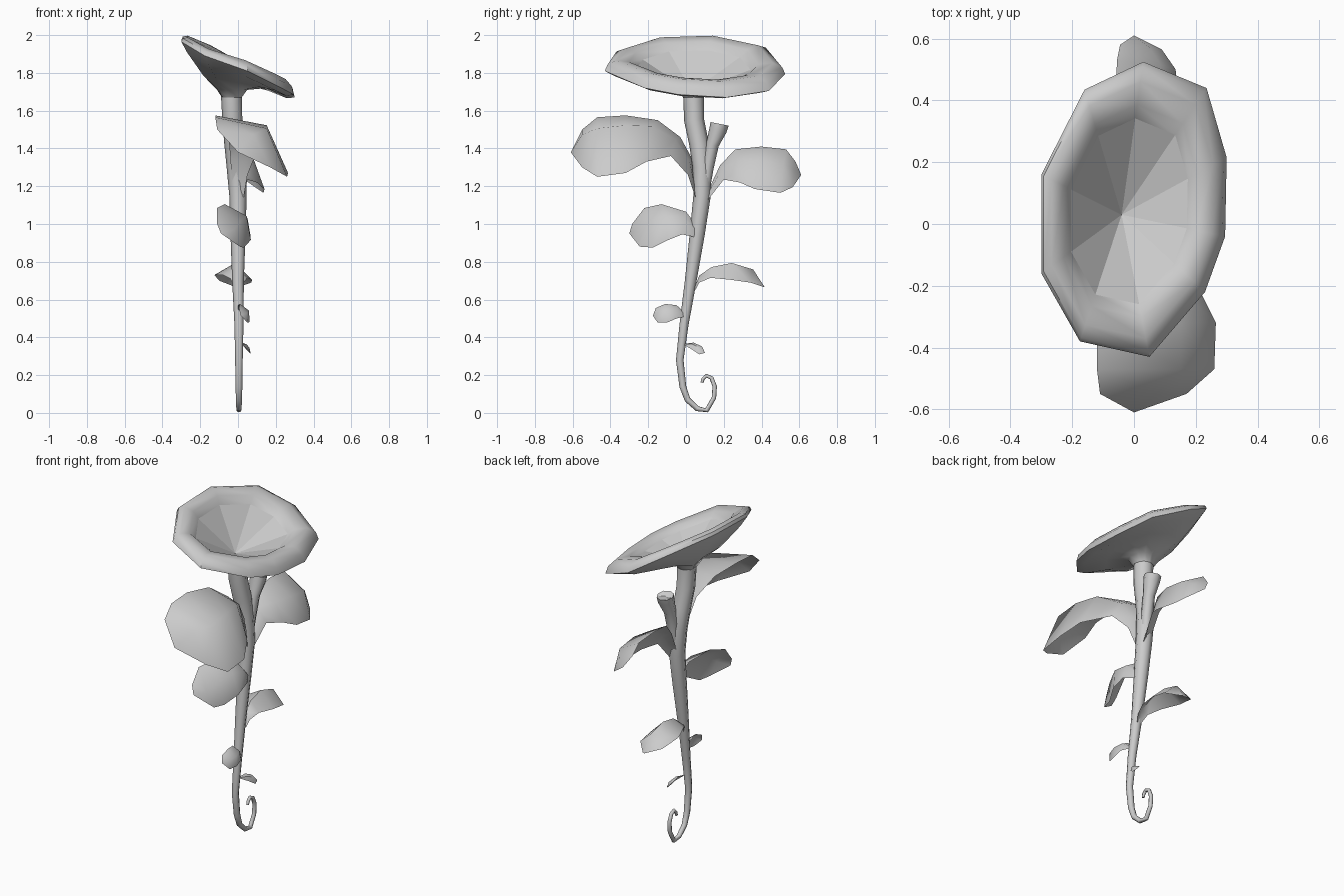
import bpy, bmesh, math
from mathutils import Vector


def make_object(name, bm, angle=60):
    bmesh.ops.remove_doubles(bm, verts=bm.verts, dist=0.0005)
    bmesh.ops.recalc_face_normals(bm, faces=bm.faces)
    me = bpy.data.meshes.new(name)
    bm.to_mesh(me)
    bm.free()
    ob = bpy.data.objects.new(name, me)
    bpy.context.collection.objects.link(ob)
    bpy.ops.object.select_all(action='DESELECT')
    ob.select_set(True)
    bpy.context.view_layer.objects.active = ob
    bpy.ops.object.shade_smooth_by_angle(angle=math.radians(angle))
    return ob


def bridge(bm, rings, closed):
    vs = [[bm.verts.new(p) for p in r] for r in rings]
    n = len(vs[0])
    for a, b in zip(vs, vs[1:]):
        for i in range(n if closed else n - 1):
            j = (i + 1) % n
            bm.faces.new((a[i], a[j], b[j], b[i]))
    return vs


def tube(name, path, sides=8):
    """path: (x, y, z, radius), bending in the y-z plane"""
    pts = [Vector(p[:3]) for p in path]
    rings = []
    for k, p in enumerate(pts):
        t = (pts[min(k + 1, len(pts) - 1)] - pts[max(k - 1, 0)]).normalized()
        v = t.cross(Vector((1, 0, 0))).normalized()
        u = v.cross(t)
        r = path[k][3]
        rings.append([p + r * (math.cos(a) * u + math.sin(a) * v)
                      for a in (2 * math.pi * i / sides for i in range(sides))])
    bm = bmesh.new()
    vs = bridge(bm, rings, True)
    bm.faces.new(vs[0])
    bm.faces.new(vs[-1])
    return make_object(name, bm)


def leaf(name, rows, bulge):
    """rows: (left xyz, right xyz) from base to tip, with a raised middle"""
    rings = []
    for r in rows:
        a, b = Vector(r[:3]), Vector(r[3:])
        d = b - a
        rings.append([a, (a + b) / 2 + bulge * Vector((-d.z, 0, d.x)), b])
    bm = bmesh.new()
    bridge(bm, rings, False)
    bmesh.ops.dissolve_degenerate(bm, dist=0.0005, edges=bm.edges)
    return make_object(name, bm)


# Stem with curled root
tube("stem", [
    (.005, .085, .16, .008), (.005, .09, .18, .009), (.005, .108, .197, .010),
    (.005, .135, .185, .011), (.005, .152, .14, .012), (.005, .148, .08, .012),
    (.005, .11, .014, .013), (.005, .06, .022, .014), (.005, .008, .07, .016),
    (.005, -.017, .14, .018), (.005, -.033, .28, .020), (.005, -.01, .47, .024),
    (0, .025, .7, .031), (0, .06, .95, .040), (0, .085, 1.15, .046),
    (-.01, .085, 1.3, .050), (-.02, .07, 1.42, .052), (-.03, .043, 1.55, .053),
    (-.035, .04, 1.68, .055)])

# Cut-off side shoot
tube("side_shoot", [(0, .095, 1.15, .025), (.005, .115, 1.3, .032),
                    (.01, .14, 1.42, .034), (.015, .17, 1.50, .047),
                    (.015, .178, 1.53, .049), (.015, .172, 1.51, .03)])

# Flower: tilted ten-sided trumpet with a rolled lip
rim = [Vector(p) for p in (
    (.03, .525, 1.795), (.235, .44, 1.705), (.30, .215, 1.67), (.295, -.04, 1.685),
    (.23, -.22, 1.72), (.05, -.43, 1.81), (-.175, -.38, 1.89), (-.30, -.16, 1.965),
    (-.30, .16, 1.975), (-.16, .435, 1.91))]
mid = Vector((-.04, .03, 1.85))


def scaled(f, dz, tilt=0):
    return [mid + (p - mid) * f + Vector((0, 0, dz + tilt * p.x)) for p in rim]


neck, flare, under = [], [], []
for p in rim:
    d = Vector((p.x - mid.x, p.y - mid.y, 0))
    neck.append(Vector((-.035, .04, 1.67)) + d.normalized() * .056)
    flare.append(Vector((-.035, .04, 1.71)) + d.normalized() * .085)
    s = mid + d * .55
    under.append(Vector((s.x, s.y, 1.748 - .2 * s.x)))
bm = bmesh.new()
apex = [Vector((-.04, .03, 1.70))] * 10
bridge(bm, [neck, flare, under, scaled(.88, -.035, .03), scaled(1, 0),
            scaled(.97, .03, .03), scaled(.87, .05, .04), scaled(.72, .035, .03),
            scaled(.63, 0, .03), apex], True)
bmesh.ops.dissolve_degenerate(bm, dist=0.0005, edges=bm.edges)
flower = make_object("flower", bm, 50)
# Faceted floor of the cup
for f in flower.data.polygons:
    if len(f.vertices) == 3:
        f.use_smooth = False

# Leaves, largest to smallest
leaf("leaf_upper_front", [
    (-.03, .06, 1.15, .03, .05, 1.14), (-.04, .03, 1.35, .05, .01, 1.26),
    (-.05, -.03, 1.46, .09, -.08, 1.36), (-.09, -.15, 1.55, .21, -.21, 1.33),
    (-.12, -.32, 1.575, .265, -.32, 1.27), (-.12, -.47, 1.565, .26, -.47, 1.25),
    (-.11, -.55, 1.50, .17, -.55, 1.30), (0, -.61, 1.38, 0, -.61, 1.38)], .26)
leaf("leaf_upper_back", [
    (-.02, .10, 1.14, .03, .11, 1.12), (-.03, .18, 1.31, .05, .20, 1.235),
    (-.05, .26, 1.395, .10, .285, 1.22), (-.06, .40, 1.41, .14, .365, 1.185),
    (-.055, .53, 1.395, .135, .50, 1.165), (-.045, .58, 1.33, .09, .565, 1.195),
    (0, .61, 1.26, 0, .61, 1.26)], .2)
leaf("leaf_middle_front", [
    (0, .05, 1.0, .03, .05, .93), (-.02, 0, 1.065, .065, -.02, .945),
    (-.07, -.13, 1.105, .068, -.095, .915), (-.11, -.22, 1.085, .03, -.175, .875),
    (-.11, -.285, 1.0, .01, -.245, .88), (-.09, -.30, .95, -.09, -.30, .95)], .24)
leaf("leaf_lower_back", [
    (-.01, .04, .65, .02, .05, .65), (-.04, .07, .71, .03, .07, .69),
    (-.08, .14, .73, .05, .13, .715), (-.125, .25, .73, .075, .235, .705),
    (-.10, .37, .70, .07, .34, .69), (-.01, .415, .665, 0, .415, .665)], .38)
leaf("leaf_small_front", [
    (0, -.005, .53, .02, -.005, .51), (0, -.05, .57, .055, -.05, .50),
    (.01, -.11, .577, .06, -.095, .48), (.005, -.16, .555, .05, -.15, .478),
    (.015, -.175, .515, .015, -.175, .515)], .25)
leaf("leaf_small_back", [
    (.01, -.015, .365, .02, -.01, .36), (.02, .04, .372, .05, .03, .337),
    (.03, .085, .352, .068, .07, .31), (.06, .10, .318, .06, .10, .318)], .3)
